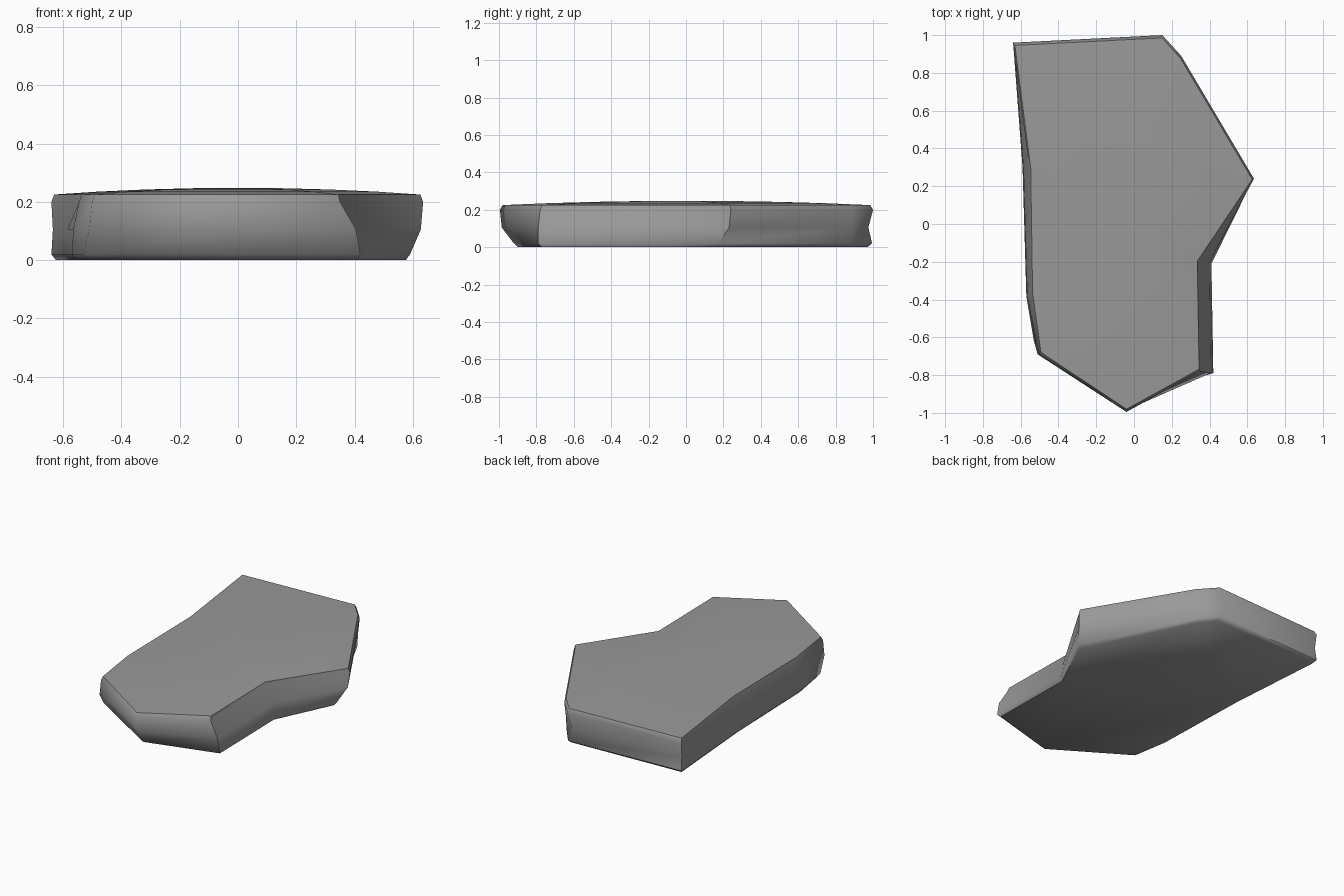
import bpy
import bmesh
import math

default_cube = bpy.data.objects.get("Cube")
if default_cube:
    bpy.data.objects.remove(default_cube, do_unlink=True)

# Stone colour
stone = bpy.data.materials.new("stone_grey")
stone.use_nodes = True
grey = (0.32, 0.32, 0.32, 1.0)
stone.diffuse_color = grey
shader = next(n for n in stone.node_tree.nodes if n.type == "BSDF_PRINCIPLED")
shader.inputs["Base Color"].default_value = grey
shader.inputs["Roughness"].default_value = 0.8

# Outlines of the slab, counter-clockwise from the front tip
upper = [(-.04, -.995), (.35, -.78), (.34, -.2), (.635, .24), (.25, .89), (.15, 1),
         (-.64, .96), (-.555, .3), (-.545, -.37), (-.5, -.69)]
middle = [(-.04, -.985), (.405, -.79), (.4, -.2), (.627, .23), (.245, .88), (.14, .975),
          (-.635, .95), (-.585, .3), (-.565, -.38), (-.51, -.69)]
lower = [(-.05, -.92), (.42, -.79), (.41, -.21), (.59, .17), (.24, .88), (.15, .995),
         (-.64, .96), (-.59, .3), (-.57, -.38), (-.53, -.62)]

edge_height = 0.225
crown = 0.023


def add_ring(bm, outline, height, scale=1.0):
    return [bm.verts.new((x * scale, y * scale, height)) for x, y in outline]


def bridge(bm, below, above):
    count = len(below)
    for i in range(count):
        j = (i + 1) % count
        bm.faces.new((below[i], below[j], above[j], above[i]))


bm = bmesh.new()

# Flat underside, bevelled foot, sides and bevelled rim
rings = [
    add_ring(bm, lower, 0.0, 0.975),
    add_ring(bm, lower, 0.02),
    add_ring(bm, middle, 0.105),
    add_ring(bm, upper, 0.2),
    add_ring(bm, upper, edge_height, 0.985),
]

# Gently domed top
for scale in (0.75, 0.5, 0.25):
    height = edge_height + crown * (1 - scale ** 2)
    rings.append(add_ring(bm, upper, height, scale))

for below, above in zip(rings, rings[1:]):
    bridge(bm, below, above)

bm.faces.new(list(reversed(rings[0])))
peak = bm.verts.new((0, 0, edge_height + crown))
last = rings[-1]
for i, vert in enumerate(last):
    bm.faces.new((vert, last[(i + 1) % len(last)], peak))

bmesh.ops.recalc_face_normals(bm, faces=bm.faces[:])

mesh = bpy.data.meshes.new("stone_slab")
bm.to_mesh(mesh)
bm.free()
mesh.materials.append(stone)

slab = bpy.data.objects.new("stone_slab", mesh)
bpy.context.collection.objects.link(slab)

# Soft shading with crisp creases
bpy.ops.object.select_all(action="DESELECT")
slab.select_set(True)
bpy.context.view_layer.objects.active = slab
bpy.ops.object.shade_smooth_by_angle(angle=math.radians(55))
